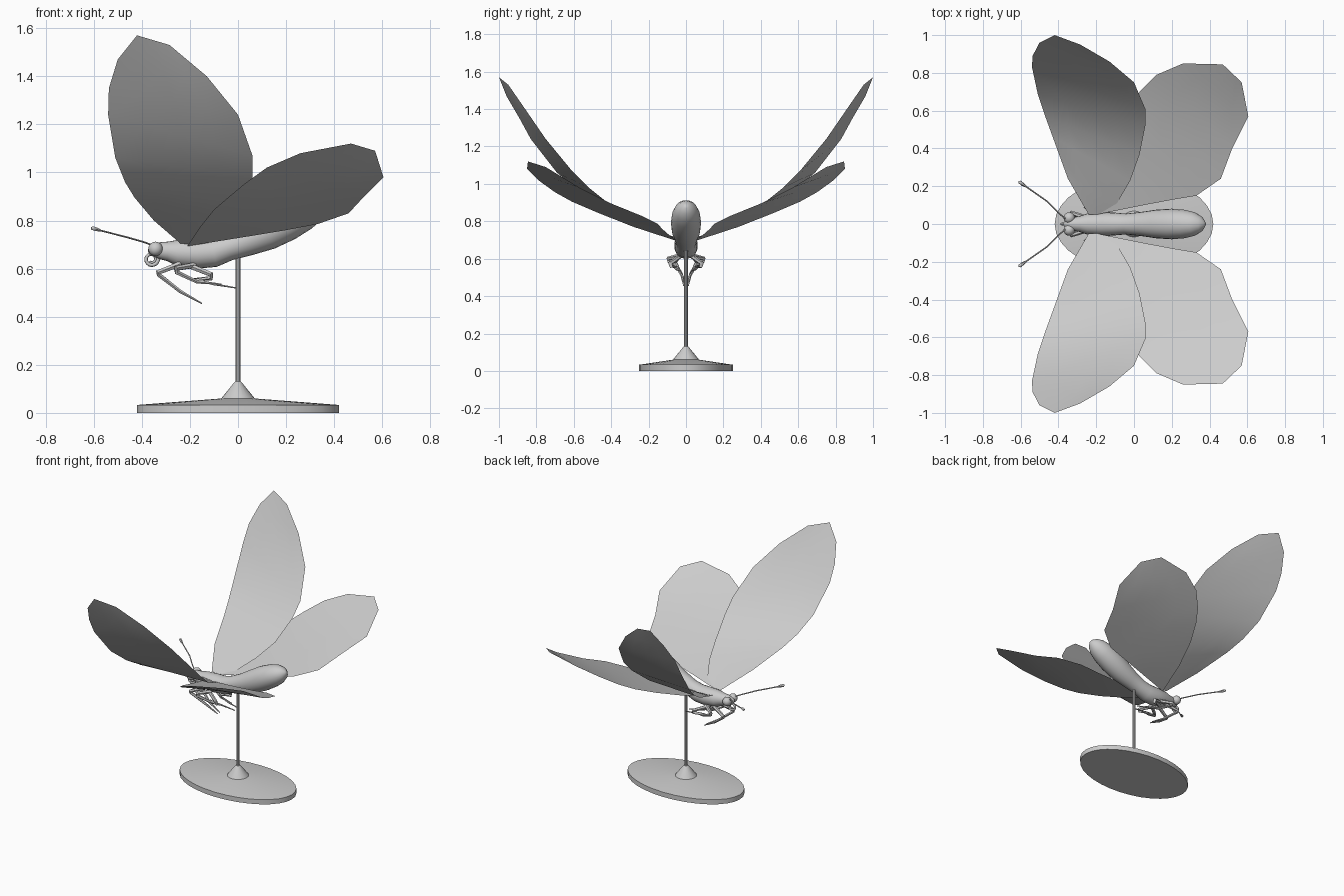
import bpy, bmesh, math
from mathutils import Vector

if "Cube" in bpy.data.objects:
    bpy.data.objects.remove(bpy.data.objects["Cube"])

grey = bpy.data.materials.new("plain grey")
grey.diffuse_color = (0.6, 0.6, 0.6, 1)
grey.use_nodes = True
grey.node_tree.nodes["Principled BSDF"].inputs["Base Color"].default_value = grey.diffuse_color


def finish(name, bm, angle=50, recalc=True):
    if recalc:
        bmesh.ops.recalc_face_normals(bm, faces=bm.faces)
    me = bpy.data.meshes.new(name)
    bm.to_mesh(me)
    bm.free()
    me.materials.append(grey)
    ob = bpy.data.objects.new(name, me)
    bpy.context.collection.objects.link(ob)
    bpy.ops.object.select_all(action='DESELECT')
    ob.select_set(True)
    bpy.context.view_layer.objects.active = ob
    bpy.ops.object.shade_smooth_by_angle(angle=math.radians(angle))
    return ob


def tube(name, pts, sides=8):
    """Loft circles along points given as (x, y, z, radius)."""
    bm = bmesh.new()
    p = [Vector(q[:3]) for q in pts]
    rings = []
    for i, q in enumerate(pts):
        t = (p[min(i + 1, len(p) - 1)] - p[max(i - 1, 0)]).normalized()
        side = (Vector((0, 1, 0)) - t * t.y).normalized()
        up = t.cross(side)
        rings.append([bm.verts.new(p[i] + q[3] * (side * math.cos(a) + up * math.sin(a)))
                      for a in (2 * math.pi * k / sides for k in range(sides))])
    for a, b in zip(rings, rings[1:]):
        for k in range(sides):
            j = (k + 1) % sides
            bm.faces.new((a[k], a[j], b[j], b[k]))
    bm.faces.new(rings[0])
    bm.faces.new(rings[-1])
    return finish(name, bm)


def ball(name, loc, r):
    bm = bmesh.new()
    bmesh.ops.create_uvsphere(bm, u_segments=16, v_segments=10, radius=r)
    bmesh.ops.translate(bm, vec=loc, verts=bm.verts)
    return finish(name, bm)


def turned(name, profile, sides):
    """Stack of ellipses given as (rx, ry, z)."""
    bm = bmesh.new()
    rings = [[bm.verts.new((rx * math.cos(2 * math.pi * k / sides),
                            ry * math.sin(2 * math.pi * k / sides), z))
              for k in range(sides)] for rx, ry, z in profile]
    for a, b in zip(rings, rings[1:]):
        for k in range(sides):
            j = (k + 1) % sides
            bm.faces.new((a[k], a[j], b[j], b[k]))
    bm.faces.new(rings[0])
    bm.faces.new(rings[-1])
    return finish(name, bm, 30)


def wing(name, lead, trail, s):
    """Thin sheet between paired leading and trailing edge points."""
    bm = bmesh.new()
    rows = []
    for a, b in zip(lead, trail):
        a, b = Vector(a), Vector(b)
        row = [a.lerp(b, k / 4) for k in range(5)]
        rows.append([bm.verts.new((v.x, s * v.y, v.z)) for v in row])
    for a, b in zip(rows, rows[1:]):
        for k in range(4):
            f = (a[k], b[k], b[k + 1], a[k + 1])
            bm.faces.new(f if s < 0 else f[::-1])
    bmesh.ops.remove_doubles(bm, verts=bm.verts, dist=0.0005)
    return finish(name, bm, 60, False)


# Stand
turned("stand_base", [(.42, .25, 0), (.42, .25, .033), (.07, .07, .06)], 32)
turned("stand_collar", [(.072, .072, .055), (.066, .066, .065), (.013, .013, .13)], 20)
turned("stand_pole", [(.011, .011, .12), (.011, .011, .68)], 10)

# Head, thorax and upturned abdomen
tube("body", [(x, 0, z, r) for x, z, r in [
    (-.375, .675, .004), (-.365, .675, .02), (-.33, .675, .034), (-.29, .672, .041),
    (-.25, .666, .055), (-.17, .662, .062), (-.1, .666, .06), (-.04, .688, .055),
    (.04, .717, .064), (.12, .752, .076), (.2, .795, .081), (.27, .832, .075),
    (.32, .857, .062), (.355, .874, .04), (.373, .883, .015), (.376, .885, .003)]], 20)

# Coiled feeding tube
coil = []
for k in range(29):
    a = math.radians(70 - 20 * k)
    r = .03 - .0006 * k
    coil.append((-.36 + r * math.cos(a), 0, .64 + r * math.sin(a), .009 - .00015 * k))
tube("feeding_tube", coil)

# Wing outlines for one side
fore_lead = [(-.24, .05, .705), (-.35, .24, .80), (-.43, .46, .895), (-.47, .57, .96),
             (-.51, .69, 1.06), (-.54, .83, 1.24), (-.537, .89, 1.35), (-.5, .96, 1.47), (-.42, 1, 1.57)]
fore_trail = [(-.19, .05, .70), (-.09, .11, .73), (-.02, .23, .79), (.03, .37, .86),
              (.06, .52, .98), (.06, .61, 1.07), (0, .75, 1.24), (-.13, .86, 1.40), (-.285, .95, 1.53)]
hind_lead = [(-.21, .05, .695), (-.16, .28, .77), (-.1, .47, .845), (-.03, .61, .905),
             (.03, .7, .955), (.12, .79, 1.02), (.26, .85, 1.08), (.47, .845, 1.12)]
hind_trail = [(-.2, .05, .695), (.05, .10, .735), (.2, .128, .76), (.33, .15, .785),
              (.46, .24, .83), (.52, .40, .895), (.605, .57, .98), (.57, .75, 1.09)]

legs = {
    "front_leg": [(-.24, .03, .62, .013), (-.335, .06, .583, .011), (-.33, .055, .575, .01),
                  (-.24, .02, .505, .008), (-.15, .012, .455, .003)],
    "middle_leg": [(-.18, .035, .615, .013), (-.26, .095, .6, .011), (-.255, .09, .585, .01),
                   (-.17, .05, .545, .008), (-.07, .03, .535, .003)],
    "hind_leg": [(-.21, .03, .615, .013), (-.11, .085, .575, .011), (-.11, .08, .56, .01),
                 (-.18, .05, .555, .007), (-.1, .03, .535, .005), (-.01, .02, .52, .003)],
}

for s, tag in ((1, "left"), (-1, "right")):
    wing("fore_wing_" + tag, fore_lead, fore_trail, s)
    wing("hind_wing_" + tag, hind_lead, hind_trail, s)
    ball("eye_" + tag, (-.343, s * .032, .682), .03)
    # Clubbed antenna
    tube("antenna_" + tag, [(x, s * y, z, r) for x, y, z, r in [
        (-.35, .02, .695, .004), (-.39, .05, .71, .004), (-.46, .12, .73, .004),
        (-.57, .197, .758, .004), (-.59, .21, .764, .009), (-.605, .222, .768, .009),
        (-.61, .226, .77, .003)]], 6)
    for name, path in legs.items():
        tube(name + "_" + tag, [(x, s * y, z, r) for x, y, z, r in path], 6)
